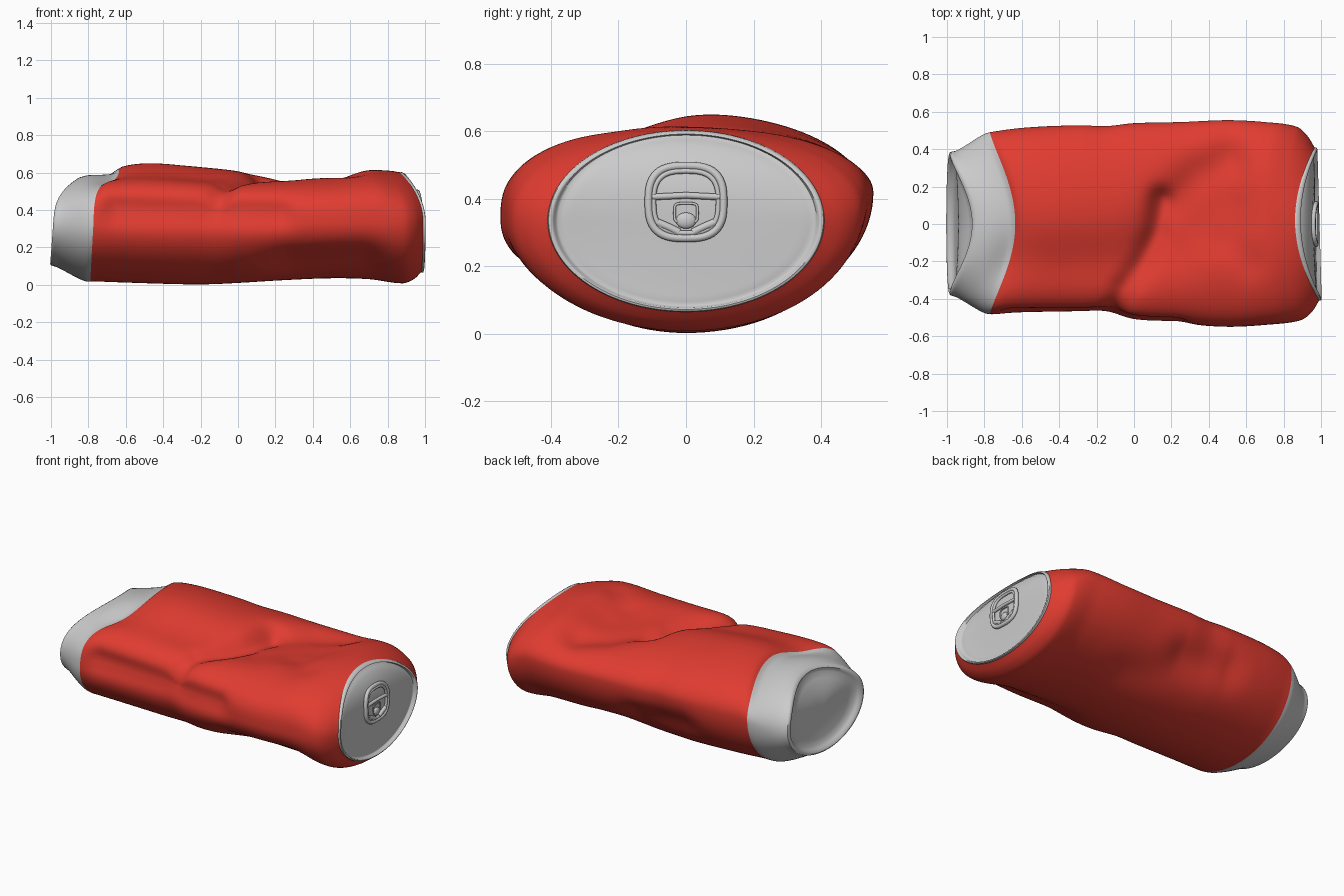
import bpy, math
from mathutils import Vector
from mathutils.geometry import intersect_point_line

if "Cube" in bpy.data.objects:
    bpy.data.objects.remove(bpy.data.objects["Cube"])

N = 112

# Can stations along the length: u, y min, y max, z bottom, z top
ST = [(-1.0, -.38, .385, .105, .575), (-.96, -.395, .395, .09, .585), (-.82, -.475, .48, .02, .60),
      (-.76, -.485, .495, .018, .64), (-.6, -.48, .515, .012, .655), (-.3, -.475, .53, .003, .64),
      (-.15, -.475, .525, .003, .63), (0, -.52, .54, .01, .62), (.25, -.535, .545, .025, .605),
      (.5, -.55, .555, .035, .60), (.7, -.54, .545, .03, .62), (.88, -.515, .52, .008, .612),
      (.94, -.47, .47, .03, .607), (.98, -.405, .405, .068, .60)]

# Dents: path, width, depth, push direction
DENTS = [
    ([(-.66, -.2, .6), (-.02, -.2, .6)], .17, .05, (0, 0, -1)),
    ([(-.1, -.47, .46), (-.05, -.33, .54), (.05, -.2, .57), (.12, -.05, .6), (.15, .12, .6)], .065, .055, (0, .2, -1)),
    ([(.2, .12, .6), (.34, .26, .59), (.5, .34, .57)], .11, .045, (0, 0, -1)),
    ([(.22, -.08, .6), (.45, .08, .6)], .19, .06, (0, 0, -1)),
    ([(.5, -.1, .58), (.62, -.2, .57)], .09, .02, (0, 0, -1)),
    ([(-.65, -.48, .4), (.22, -.53, .38)], .075, .035, (0, 1, .2)),
    ([(.3, -.36, .13), (.65, -.42, .11)], .14, .035, (0, .6, .8)),
    ([(-.3, .48, .24), (0, .5, .2)], .12, .035, (0, -.8, .6)),
    ([(0, .42, .14), (.3, .3, .08)], .13, .015, (0, -.5, .8)),
]


def station(u):
    i = 0
    while i < len(ST) - 2 and u > ST[i + 1][0]:
        i += 1

    def slope(j, k):
        a, b = ST[max(j - 1, 0)], ST[min(j + 1, len(ST) - 1)]
        return (b[k] - a[k]) / (b[0] - a[0])
    p, q = ST[i], ST[i + 1]
    h = q[0] - p[0]
    t = (u - p[0]) / h
    return [p[k] * (2*t**3 - 3*t*t + 1) + q[k] * (3*t*t - 2*t**3)
            + h * slope(i, k) * (t**3 - 2*t*t + t) + h * slope(i + 1, k) * (t**3 - t*t) for k in range(1, 5)]


def smooth(t):
    t = min(max(t, 0), 1)
    return t * t * (3 - 2 * t)


def wall(u, a):
    """Point on the crushed can wall."""
    y0, y1, zb, zt = station(u)
    c, s = math.cos(a), math.sin(a)
    full = smooth((.98 - abs(u)) / .25)          # skewed, squarer section away from the rims
    zc = .335 + full * (.04 + .042 * c)
    y = c * (y1 if c > 0 else -y0)
    if s > 0:
        z = zc + s ** (1 - full * (.2 - .13 * c)) * (zt - zc)
    else:
        z = zc - abs(s) * (zc - zb)
    # both rims are bent inward along their top edge
    x = u + (.12 * max(0, s) ** 3 + .035 * (1 + s) / 2) * smooth((-.05 - u) / .7)
    x -= (.11 * max(0, s) ** 2 + .012 * c) * smooth((u - .6) / .38)
    p = Vector((x, y, z))
    push = Vector()
    fade = smooth((.95 - abs(u)) / .2)
    for path, w, depth, d in DENTS:
        dist = 9
        for A, B in zip(path, path[1:]):
            A, B = Vector(A), Vector(B)
            q, t = intersect_point_line(p, A, B)
            dist = min(dist, (p - A.lerp(B, min(max(t, 0), 1))).length)
        push += Vector(d) * depth * fade * math.exp(-(dist / w) ** 2)
    return p + push


def loft(name, rings, color=None, cap=False):
    verts = [p for r in rings for p in r]
    faces = [(i*N + j, (i+1)*N + j, (i+1)*N + (j+1) % N, i*N + (j+1) % N)
             for i in range(len(rings) - 1) for j in range(N)]
    if cap:
        faces.append([(len(rings) - 1) * N + j for j in range(N)])
    me = bpy.data.meshes.new(name)
    me.from_pydata(verts, [], faces)
    ob = bpy.data.objects.new(name, me)
    bpy.context.collection.objects.link(ob)
    bpy.context.view_layer.objects.active = ob
    ob.select_set(True)
    bpy.ops.object.mode_set(mode='EDIT')
    bpy.ops.mesh.select_all(action='SELECT')
    bpy.ops.mesh.normals_make_consistent(inside=False)
    bpy.ops.object.mode_set(mode='OBJECT')
    bpy.ops.object.shade_smooth_by_angle(angle=math.radians(50))
    ob.select_set(False)
    if color:
        m = bpy.data.materials.new(name + "_paint")
        m.diffuse_color = color
        m.use_nodes = True
        m.node_tree.nodes["Principled BSDF"].inputs["Base Color"].default_value = m.diffuse_color
        me.materials.append(m)
    return ob


ANG = [2 * math.pi * j / N for j in range(N)]


def wall_rings(u0, u1, n):
    return [[wall(u0 + (u1 - u0) * i / n, a) for a in ANG] for i in range(n + 1)]


def disc(u, profile, power):
    """Rings scaled in from a bent rim; profile holds (scale, x offset)."""
    rim = [wall(u, a) for a in ANG]
    mid = Vector((u, 0, .335))
    rings = []
    for s, dx in profile:
        ring = []
        for p in rim:
            q = mid + (p - mid) * s
            q.x = u + (p.x - u) * s ** power + dx
            ring.append(q)
        rings.append(ring)
    return rings


# Painted body
loft("can_body", wall_rings(-.79, .98, 130), (.75, .045, .03, 1))

# Bare metal bottom with a domed recess
base = wall_rings(-.79, -1.0, 24)
base += disc(-1.0, [(.97, -.004), (.93, 0), (.89, .015), (.84, .03), (.7, .04), (.45, .052), (.2, .058), (.03, .06)], 2)
loft("can_base", base, cap=True)

# Lid with rolled rim and recessed panel
loft("can_lid", disc(.98, [(.98, -.012), (1.005, -.008), (1.012, .002), (1.005, .01), (.985, .012), (.968, .008),
                           (.955, -.008), (.935, -.012), (.90, -.01), (.83, -.011), (.6, -.012),
                           (.3, -.012), (.02, -.012)], 4), cap=True)


def lid_point(y, z, lift):
    """Point above the lid panel, following its bend."""
    return Vector((.968 - .11 * (max(0, z - .335) / .265) ** 4 + lift, y, z))


def wire(name, pts, r, closed=True):
    cu = bpy.data.curves.new(name, 'CURVE')
    cu.dimensions = '3D'
    cu.bevel_depth = r
    cu.bevel_resolution = 3
    cu.use_fill_caps = True
    sp = cu.splines.new('POLY')
    sp.points.add(len(pts) - 1)
    for p, (y, z) in zip(sp.points, pts):
        p.co = (*lid_point(y, z, .007), 1)
    sp.use_cyclic_u = closed
    bpy.context.collection.objects.link(bpy.data.objects.new(name, cu))


def rounded(cy, cz, ry, rz, e=.7, n=48):
    f = lambda v: math.copysign(abs(v) ** e, v)
    return [(cy + ry * f(math.cos(2*math.pi*i/n)), cz + rz * f(math.sin(2*math.pi*i/n))) for i in range(n)]


# Pull tab
wire("tab_ring", rounded(0, .39, .111, .107), .012)
wire("tab_inner_edge", rounded(0, .39, .096, .092), .008)
wire("tab_crossbar", [(-.1, .405), (0, .41), (.1, .405)], .01, False)
wire("tab_tongue", rounded(0, .358, .034, .028, .4), .004)
for side in (-1, 1):
    wire("tab_nose_web", [(side * .085, .33), (side * .05, .315), (side * .02, .3)], .012, False)

# Rivet
bpy.ops.mesh.primitive_uv_sphere_add(segments=24, ring_count=12, radius=1, location=lid_point(0, .335, .004))
rivet = bpy.context.object
rivet.name = "tab_rivet"
rivet.scale = (.013, .03, .024)
bpy.ops.object.shade_smooth()
